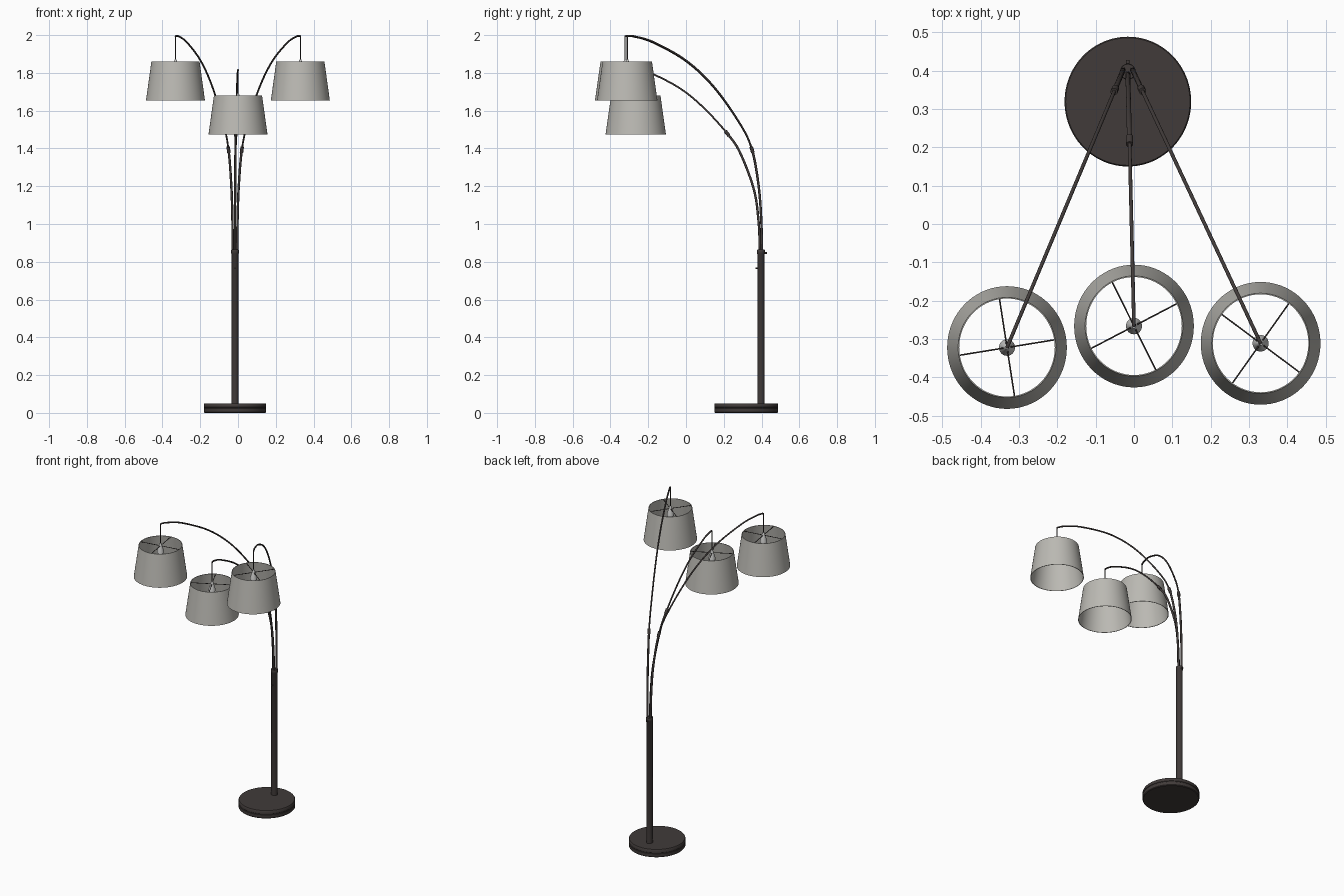
import bpy, bmesh, math
from mathutils import Vector

if "Cube" in bpy.data.objects:
    bpy.data.objects.remove(bpy.data.objects["Cube"])

def material(name, rgb):
    m = bpy.data.materials.new(name)
    m.diffuse_color = (*rgb, 1)
    m.use_nodes = True
    m.node_tree.nodes["Principled BSDF"].inputs["Base Color"].default_value = m.diffuse_color
    return m

DARK = material("dark bronze", (0.052, 0.043, 0.041))
FABRIC = material("grey fabric", (0.50, 0.49, 0.455))
LIGHT = material("pale metal", (0.62, 0.62, 0.61))
YS = 1.025  # round parts are very slightly deeper than wide

def finish(bm, name, mat, angle=40):
    bmesh.ops.recalc_face_normals(bm, faces=bm.faces)
    me = bpy.data.meshes.new(name)
    bm.to_mesh(me)
    bm.free()
    me.materials.append(mat)
    ob = bpy.data.objects.new(name, me)
    bpy.context.collection.objects.link(ob)
    bpy.ops.object.select_all(action='DESELECT')
    ob.select_set(True)
    bpy.context.view_layer.objects.active = ob
    bpy.ops.object.shade_smooth_by_angle(angle=math.radians(angle))
    return ob

def lathe(name, profile, centre, mat, seg=64, closed=False):
    """Spin (radius, z) points round a vertical axis; radius 0 closes the end."""
    bm = bmesh.new()
    rings = []
    for r, z in profile:
        n = 1 if r == 0 else seg
        rings.append([bm.verts.new((centre[0] + r * math.cos(2 * math.pi * i / seg),
                                    centre[1] + YS * r * math.sin(2 * math.pi * i / seg), z))
                      for i in range(n)])
    pairs = list(zip(rings, rings[1:])) + ([(rings[-1], rings[0])] if closed else [])
    for a, b in pairs:
        for i in range(seg):
            j = (i + 1) % seg
            if len(a) == 1:
                bm.faces.new((a[0], b[j], b[i]))
            elif len(b) == 1:
                bm.faces.new((a[i], a[j], b[0]))
            else:
                bm.faces.new((a[i], a[j], b[j], b[i]))
    return finish(bm, name, mat)

def tube(name, pts, r, mat, seg=12):
    """Round tube swept along a list of points."""
    bm = bmesh.new()
    pts = [Vector(p) for p in pts]
    tang = [(pts[min(i + 1, len(pts) - 1)] - pts[max(i - 1, 0)]).normalized() for i in range(len(pts))]
    u = tang[0].orthogonal().normalized()
    rings = []
    for p, t in zip(pts, tang):
        u = (u - t * u.dot(t)).normalized()
        v = t.cross(u)
        rings.append([bm.verts.new(p + r * (u * math.cos(2 * math.pi * k / seg) + v * math.sin(2 * math.pi * k / seg)))
                      for k in range(seg)])
    for a, b in zip(rings, rings[1:]):
        for k in range(seg):
            j = (k + 1) % seg
            bm.faces.new((a[k], a[j], b[j], b[k]))
    bm.faces.new(rings[0])
    bm.faces.new(rings[-1])
    return finish(bm, name, mat, 50)

def smooth_path(p, steps=8):
    """Catmull-Rom curve through the points."""
    p = [Vector(q) for q in p]
    e = [2 * p[0] - p[1]] + p + [2 * p[-1] - p[-2]]
    out = []
    for i in range(1, len(e) - 2):
        a, b, c, d = e[i - 1:i + 3]
        for s in range(steps):
            t = s / steps
            out.append(0.5 * (2 * b + (c - a) * t + (2 * a - 5 * b + 4 * c - d) * t * t
                              + (3 * b - a - 3 * c + d) * t ** 3))
    return out + [p[-1]]

# Weighted base with a fine groove, and the pole
POLE = (-0.016, 0.397)
lathe("base", [(0, 0), (0.161, 0), (0.165, 0.004), (0.165, 0.024), (0.163, 0.026), (0.163, 0.028),
               (0.165, 0.03), (0.165, 0.047), (0.162, 0.051), (0, 0.051)], (-0.016, 0.319), DARK, 96)
lathe("pole", [(0, 0.045), (0.019, 0.045), (0.019, 0.842), (0.0205, 0.844), (0.0205, 0.862),
               (0.019, 0.864), (0, 0.864)], POLE, DARK, 40)
# Locking screws, front and back
tube("front_screw", [(POLE[0], 0.385, 0.766), (POLE[0], 0.369, 0.766)], 0.004, DARK)
tube("back_screw", [(POLE[0], 0.41, 0.846), (POLE[0], 0.428, 0.846)], 0.005, DARK)

# Arm shapes as (fraction from tip to pole, fraction of height), and the joint position
TALL = [(1, 0), (.995, .15), (.975, .31), (.927, .474), (.84, .592), (.648, .762),
        (.44, .885), (.2, .97), (.06, .997), (0.008, 1)]
SHORT = [(1, 0), (.988, .17), (.95, .345), (.84, .545), (.735, .652), (.55, .79),
         (.36, .897), (.136, .978), (.04, .998), (0.008, 1)]

# name, arm foot xy, tip xy, tip height, shape, joint index, spoke angle
LAMPS = [("left", (-0.028, 0.402), (-0.331, -0.322), 2.0, TALL, 3, 9),
         ("middle", (-0.016, 0.392), (0.0, -0.266), 1.82, SHORT, 4, 27),
         ("right", (-0.004, 0.402), (0.33, -0.311), 2.0, TALL, 3, 54)]

for name, foot, tip, top, shape, joint, spin in LAMPS:
    top -= 0.004
    z0 = 0.85
    pts = [(tip[0] + f * (foot[0] - tip[0]), tip[1] + f * (foot[1] - tip[1]), z0 + h * (top - z0))
           for f, h in shape]
    path = smooth_path(pts)
    k = joint * 8
    # Two-piece curved arm with a sleeve at the joint
    tube(name + "_lower_arm", path[:k + 1], 0.0065, DARK)
    tube(name + "_upper_arm", path[k:] + [Vector((tip[0], tip[1], top - 0.003))], 0.0048, DARK)
    d = (path[k + 1] - path[k - 1]).normalized()
    tube(name + "_joint", [path[k] - d * 0.016, path[k] + d * 0.016], 0.0095, DARK)
    # Shade: thin tapered drum open at both ends
    zt = top - 0.136
    zb = zt - 0.205
    lathe(name + "_shade", [(0.156, zb), (0.1275, zt), (0.1245, zt), (0.153, zb)], tip, FABRIC, 72, True)
    # Hanging cord, lamp holder cone and cross spokes
    tube(name + "_cord", [(*tip, top), (*tip, zt)], 0.003, DARK)
    lathe(name + "_holder", [(0, zt - 0.05), (0.021, zt - 0.05), (0.021, zt - 0.042), (0.007, zt + 0.004),
                             (0.005, zt + 0.012), (0, zt + 0.012)], tip, LIGHT, 32)
    for i in range(2):
        a = math.radians(spin + 90 * i)
        dx, dy = 0.126 * math.cos(a), 0.126 * YS * math.sin(a)
        tube(f"{name}_spoke_{i + 1}", [(tip[0] - dx, tip[1] - dy, zt - 0.006),
                                       (tip[0] + dx, tip[1] + dy, zt - 0.006)], 0.002, DARK, 8)
